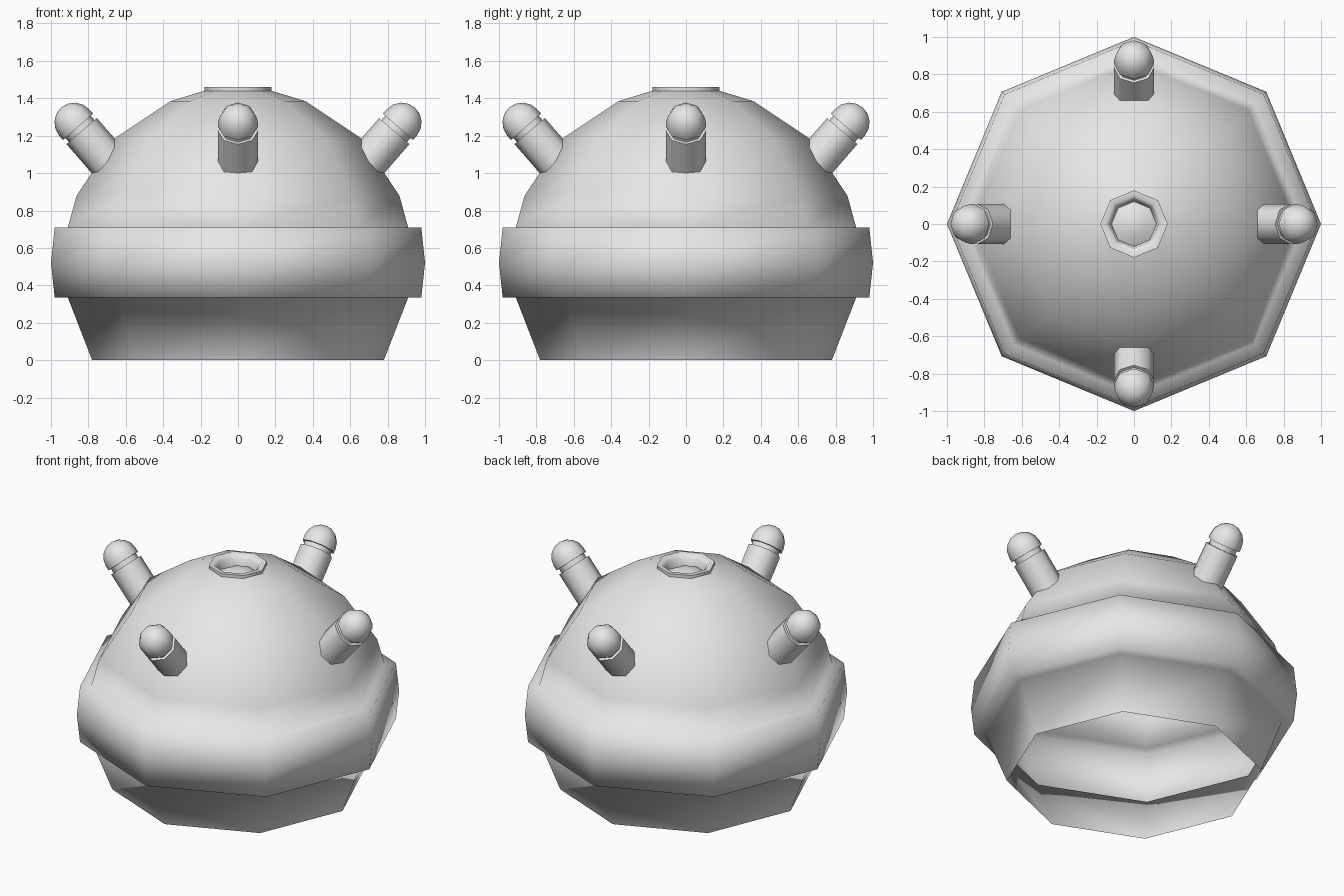
import bpy
import math
from mathutils import Matrix, Vector

cube = bpy.data.objects.get("Cube")
if cube:
    bpy.data.objects.remove(cube, do_unlink=True)

SIDES = 8

grey = bpy.data.materials.new("plain_grey")
grey.use_nodes = True
COLOUR = (0.8, 0.8, 0.8, 1)
grey.diffuse_color = COLOUR
grey.node_tree.nodes["Principled BSDF"].inputs["Base Color"].default_value = COLOUR


def lathe(name, profile, smooth_angle, matrix=Matrix()):
    """Turn a (radius, height) profile into an eight-sided surface."""
    verts, faces, rings = [], [], []
    for r, z in profile:
        start = len(verts)
        count = SIDES if r > 0 else 1
        for i in range(count):
            a = math.tau * i / SIDES
            verts.append(matrix @ Vector((r * math.cos(a), r * math.sin(a), z)))
        rings.append([start + i % count for i in range(SIDES)])
    for low, high in zip(rings, rings[1:]):
        for i in range(SIDES):
            j = (i + 1) % SIDES
            corners = [low[i], low[j], high[j], high[i]]
            faces.append(list(dict.fromkeys(corners)))
    mesh = bpy.data.meshes.new(name)
    mesh.from_pydata(verts, [], faces)
    mesh.materials.append(grey)
    obj = bpy.data.objects.new(name, mesh)
    bpy.context.collection.objects.link(obj)
    bpy.ops.object.select_all(action="DESELECT")
    obj.select_set(True)
    bpy.context.view_layer.objects.active = obj
    bpy.ops.object.shade_smooth_by_angle(angle=math.radians(smooth_angle))
    return obj


# Hollow body, open underneath: tapered base, bulging belt and dome
lathe("body_shell", [
    (0.78, 0), (0.91, 0.335),
    (0.98, 0.335), (1.0, 0.52), (0.98, 0.71),
    (0.91, 0.71), (0.863, 0.88), (0.66, 1.185), (0.36, 1.385), (0.18, 1.44),
], 88)

# Raised rim around a shallow well with a low cap inside
lathe("top_socket", [
    (0.18, 1.43), (0.18, 1.46), (0.15, 1.46), (0.13, 1.44),
    (0.12, 1.39), (0.07, 1.415), (0, 1.425),
], 60)

# Four leaning studs, each a shaft with a neck groove and a round cap
R = 0.107
shaft = [(R, -0.32), (R, -0.06), (0.09, -0.06), (0.09, -0.03), (R, -0.03), (R, 0)]
cap = [(R * math.cos(t), R * math.sin(t)) for t in (math.pi / 8 * k for k in (1, 2, 3))]
lean = Matrix.Translation((0.875, 0, 1.27)) @ Matrix.Rotation(math.radians(41), 4, "Y")
for k, side in enumerate(("left", "back", "right", "front")):
    turn = Matrix.Rotation(math.pi / 2 * k, 4, "Z")
    lathe(side + "_stud", shaft + cap + [(0, R)], 60, turn @ lean)
